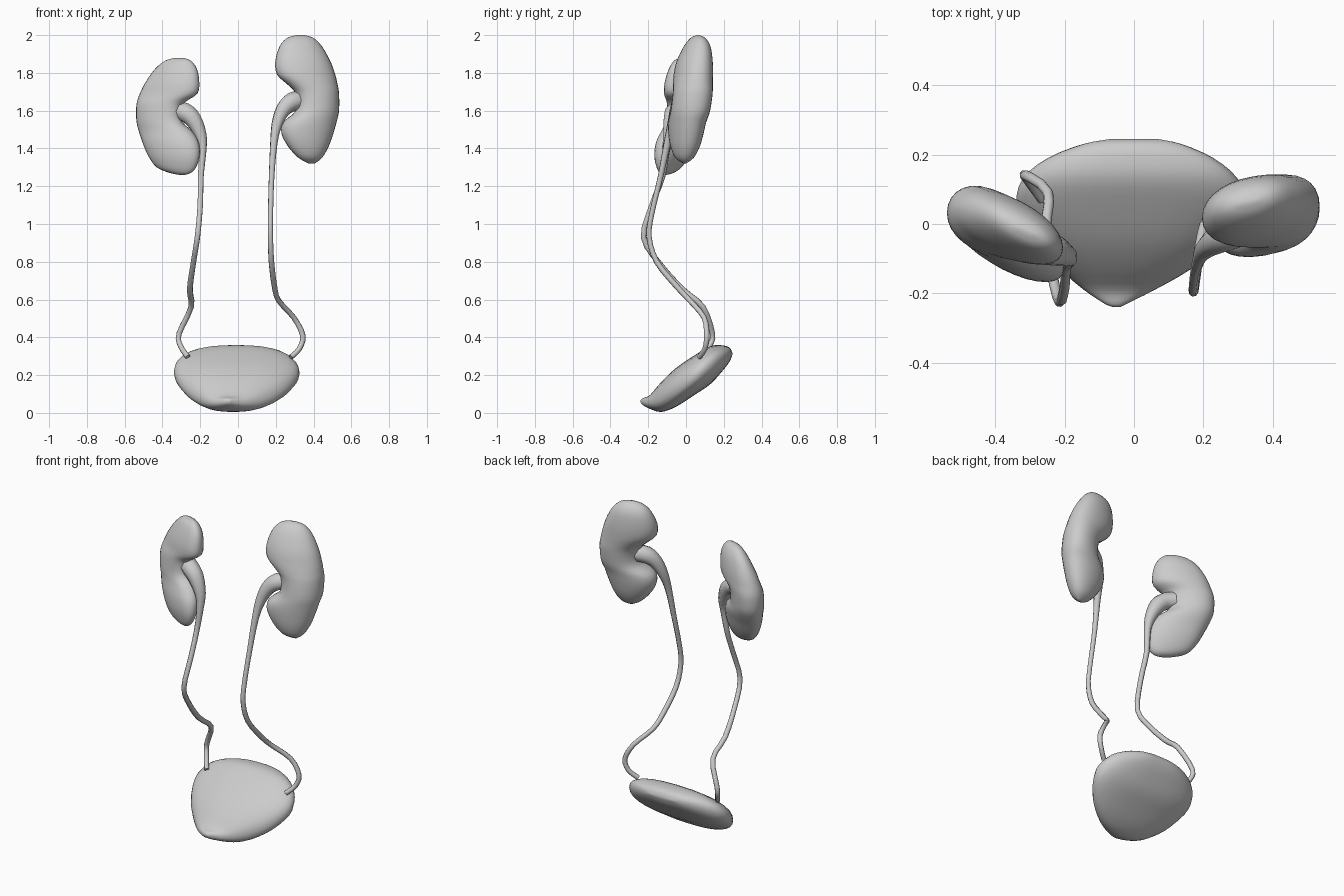
import bpy, bmesh, math

grey = bpy.data.materials.new("soft_grey")
grey.diffuse_color = (0.6, 0.6, 0.6, 1)


def smooth_rows(rows, steps):
    """Catmull-Rom interpolation through rows of parameters."""
    pts = [rows[0]] + rows + [rows[-1]]
    out = []
    for i in range(1, len(pts) - 2):
        a, b, c, d = pts[i - 1:i + 3]
        for s in range(steps):
            t = s / steps
            out.append([0.5 * (2 * q + (r - p) * t + (2 * p - 5 * q + 4 * r - u) * t * t
                               + (3 * q - p - 3 * r + u) * t ** 3)
                        for p, q, r, u in zip(a, b, c, d)])
    return out + [list(rows[-1])]


def loft(name, rows, place, sides=28, power=1.0, steps=3):
    """Skin elliptical sections; row = (position, x low, x high, centre, half depth)."""
    bm = bmesh.new()
    rings = []
    for pos, lo, hi, ctr, half in smooth_rows(rows, steps):
        ring = []
        for k in range(sides):
            a = 2 * math.pi * k / sides
            c, s = math.cos(a), math.sin(a)
            x = (lo + hi) / 2 + (hi - lo) / 2 * math.copysign(abs(c) ** power, c)
            d = ctr + half * math.copysign(abs(s) ** power, s)
            ring.append(bm.verts.new(place(pos, x, d)))
        rings.append(ring)
    for r, q in zip(rings, rings[1:]):
        for k in range(sides):
            n = (k + 1) % sides
            bm.faces.new((r[k], r[n], q[n], q[k]))
    bm.faces.new(rings[0])
    bm.faces.new(rings[-1])
    bmesh.ops.recalc_face_normals(bm, faces=bm.faces)
    for f in bm.faces:
        f.smooth = True
    me = bpy.data.meshes.new(name)
    bm.to_mesh(me)
    bm.free()
    me.materials.append(grey)
    ob = bpy.data.objects.new(name, me)
    bpy.context.collection.objects.link(ob)


def tube(name, rows):
    """Tapered tube; row = (x, y, z, radius)."""
    cu = bpy.data.curves.new(name, 'CURVE')
    cu.dimensions = '3D'
    cu.bevel_depth = 1.0
    cu.bevel_resolution = 2
    cu.use_fill_caps = True
    pts = smooth_rows(rows, 3)
    sp = cu.splines.new('POLY')
    sp.points.add(len(pts) - 1)
    for p, (x, y, z, r) in zip(sp.points, pts):
        p.co = (x, y, z, 1)
        p.radius = r
    sp.use_smooth = True
    cu.materials.append(grey)
    ob = bpy.data.objects.new(name, cu)
    bpy.context.collection.objects.link(ob)
    bpy.ops.object.select_all(action='DESELECT')
    ob.select_set(True)
    bpy.context.view_layer.objects.active = ob
    bpy.ops.object.convert(target='MESH')


# Kidneys: horizontal slices, turned by a shear in y
loft("kidney_higher", [
    (2.0, .31, .35, .07, .005), (1.985, .26, .40, .07, .037), (1.94, .22, .445, .065, .068),
    (1.86, .197, .49, .05, .092), (1.79, .207, .515, .04, .1), (1.74, .26, .527, .033, .102),
    (1.69, .305, .535, .027, .103), (1.60, .305, .535, .015, .102), (1.54, .24, .522, .005, .097),
    (1.48, .23, .505, 0, .09), (1.41, .265, .48, -.005, .075), (1.35, .32, .445, -.01, .047),
    (1.32, .375, .405, -.01, .005)],
    lambda z, x, d: (x, d + .17 * (x - .37), z), power=.93)
loft("kidney_lower", [
    (1.88, -.33, -.29, .005, .005), (1.865, -.385, -.25, .005, .035), (1.82, -.44, -.217, .005, .062),
    (1.75, -.49, -.205, .0, .083), (1.69, -.52, -.215, -.003, .09), (1.645, -.535, -.28, -.007, .094),
    (1.6, -.54, -.3, -.01, .095), (1.54, -.537, -.295, -.015, .095), (1.49, -.525, -.24, -.025, .092),
    (1.43, -.505, -.207, -.045, .087), (1.36, -.475, -.203, -.06, .074),
    (1.3, -.43, -.222, -.07, .05), (1.27, -.36, -.25, -.075, .028),
    (1.26, -.31, -.28, -.08, .005)],
    lambda z, x, d: (x, d - .4 * (x + .375) - 1.2 * min(0, x + .4) ** 2, z), power=.95)

# Bladder: tilted flat pouch, sliced from front to back
loft("bladder", [
    (-.24, -.06, -.04, .062, .005), (-.23, -.085, -.02, .06, .018), (-.19, -.145, .06, .058, .037),
    (-.13, -.215, .165, .085, .08), (-.05, -.29, .265, .137, .103), (.05, -.338, .325, .203, .105),
    (.13, -.322, .3, .253, .1), (.19, -.25, .23, .288, .07), (.23, -.15, .14, .308, .038),
    (.245, -.07, .07, .313, .006)],
    lambda y, x, d: (x, y, d), power=.85)

# Ureters, widening into the kidney hollow at the top
tube("ureter_higher", [
    (.34, .01, 1.655, .05), (.285, -.02, 1.645, .052), (.24, -.045, 1.605, .042),
    (.207, -.07, 1.53, .03), (.19, -.098, 1.43, .02), (.178, -.135, 1.25, .015),
    (.172, -.182, 1.05, .014), (.172, -.195, .93, .014), (.177, -.155, .8, .015),
    (.193, -.05, .67, .015), (.215, .02, .595, .014), (.295, .095, .505, .014),
    (.343, .11, .41, .015), (.325, .1, .34, .014), (.28, .07, .295, .014)])
tube("ureter_lower", [
    (-.33, -.03, 1.6, .05), (-.28, -.06, 1.59, .052), (-.235, -.075, 1.55, .047),
    (-.197, -.09, 1.47, .033), (-.187, -.105, 1.39, .021), (-.197, -.125, 1.25, .016),
    (-.2, -.18, 1.1, .015), (-.215, -.225, .93, .015), (-.237, -.14, .79, .015),
    (-.255, -.02, .655, .016), (-.248, .09, .56, .015), (-.312, .14, .42, .015),
    (-.305, .125, .355, .014), (-.265, .07, .295, .014)])
